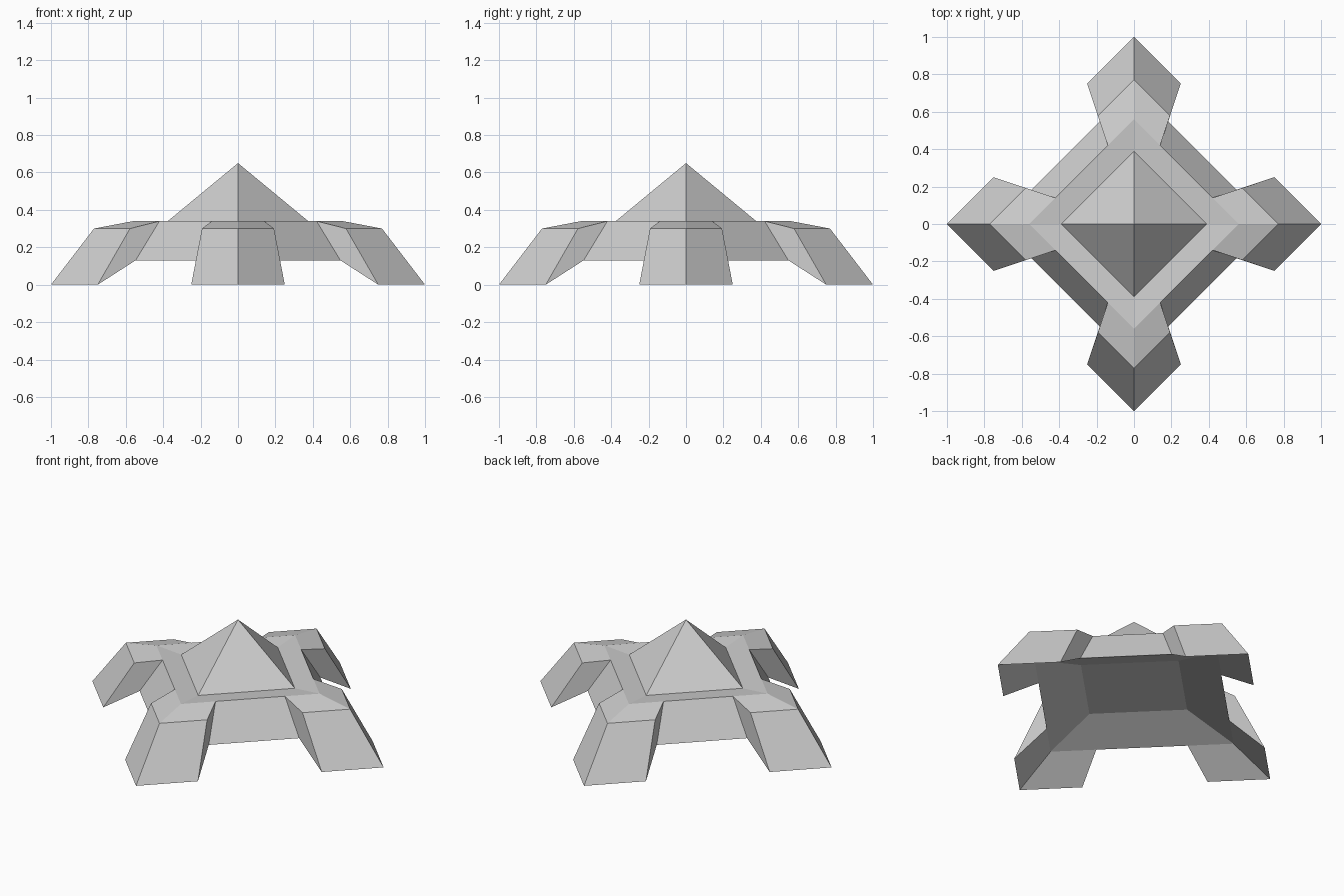
import bpy, bmesh, math

cube = bpy.data.objects.get("Cube")
if cube:
    bpy.data.objects.remove(cube, do_unlink=True)

# One plain stone grey
grey = bpy.data.materials.new("light_grey")
grey.use_nodes = True
colour = (0.62, 0.62, 0.62, 1)
grey.diffuse_color = colour
grey.node_tree.nodes["Principled BSDF"].inputs["Base Color"].default_value = colour


def finish_mesh(name, bm):
    bmesh.ops.recalc_face_normals(bm, faces=bm.faces)
    mesh = bpy.data.meshes.new(name)
    bm.to_mesh(mesh)
    bm.free()
    mesh.materials.append(grey)
    return mesh


def add_object(name, mesh, turn=0.0):
    obj = bpy.data.objects.new(name, mesh)
    obj.rotation_euler.z = turn
    bpy.context.collection.objects.link(obj)
    return obj


# Body: square rings (corner radius, height) from ceiling recess up to the spire
bm = bmesh.new()
rings = []
for r, z in [(0.39, 0.225), (0.73, 0.13), (0.56, 0.34), (0.39, 0.328)]:
    rings.append([bm.verts.new((r * x, r * y, z))
                  for x, y in ((1, 0), (0, 1), (-1, 0), (0, -1))])
bm.faces.new(rings[0])
for low, high in zip(rings, rings[1:]):
    for i in range(4):
        j = (i + 1) % 4
        bm.faces.new((low[i], low[j], high[j], high[i]))
apex = bm.verts.new((0, 0, 0.65))
for i in range(4):
    bm.faces.new((rings[-1][i], rings[-1][(i + 1) % 4], apex))
add_object("body", finish_mesh("body", bm))

# Leg: chevron sections following a profile, from underside to foot to roof
bm = bmesh.new()
rows = []
for r, z in [(0.73, 0.13), (1.0, 0.0), (0.77, 0.30), (0.56, 0.34)]:
    rows.append([bm.verts.new((0.75 * r, -0.25 * r, z)),
                 bm.verts.new((r, 0, z)),
                 bm.verts.new((0.75 * r, 0.25 * r, z))])
for a, b in zip(rows, rows[1:]):
    for i in range(2):
        bm.faces.new((a[i], a[i + 1], b[i + 1], b[i]))
for side in (0, 2):
    bm.faces.new([row[side] for row in rows])
leg = finish_mesh("leg", bm)

# Same leg on all four corners
for i, name in enumerate(("left_leg", "back_leg", "right_leg", "front_leg")):
    add_object(name, leg, i * math.pi / 2)
